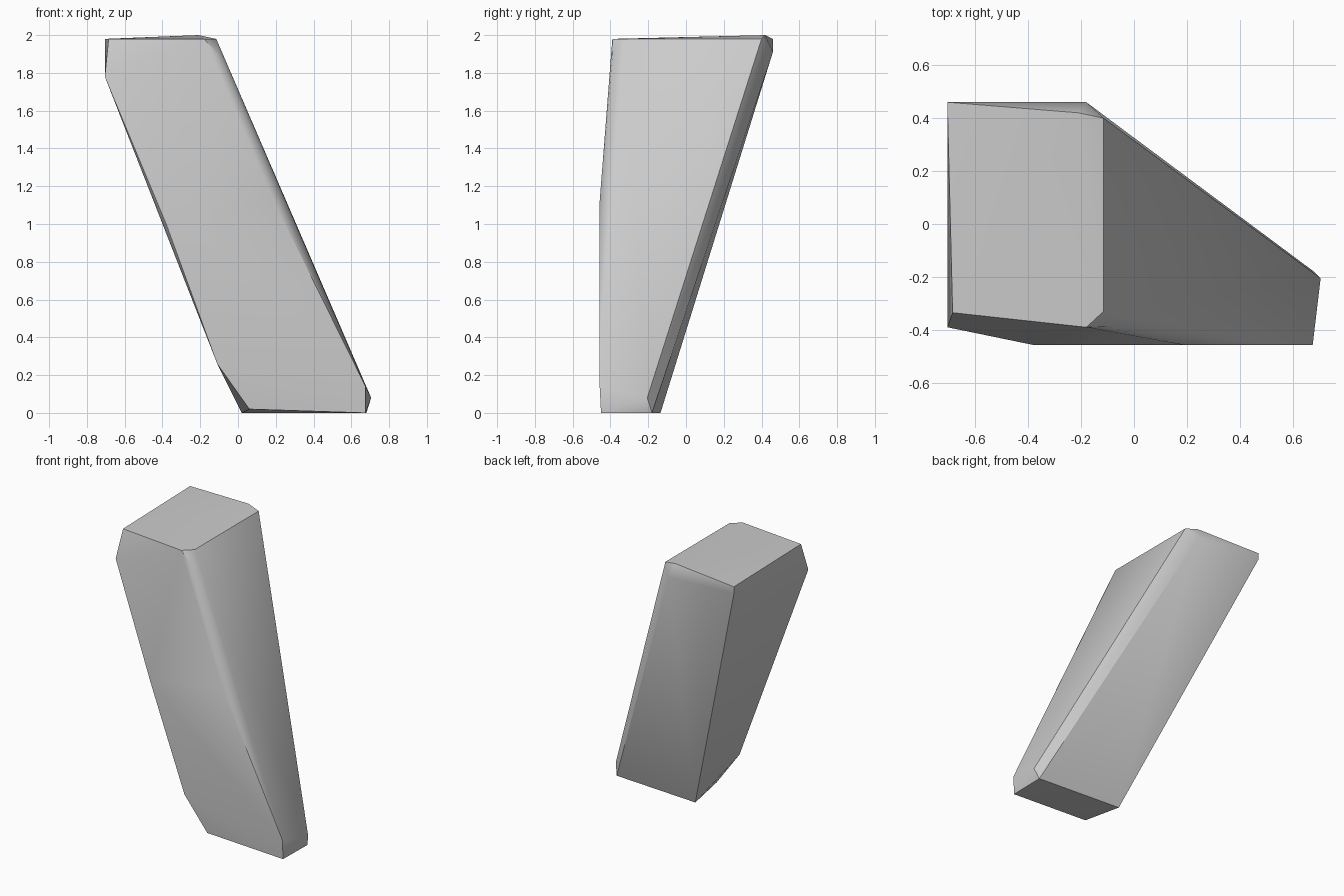
import bpy
import bmesh
import math

cube = bpy.data.objects.get("Cube")
if cube:
    bpy.data.objects.remove(cube, do_unlink=True)

# Corners of the slanted stone, grouped by region
top_corners = [
    (-0.705, 0.46, 1.98), (-0.705, 0.46, 1.93), (-0.21, 0.42, 2.0),
    (-0.115, 0.40, 1.98), (-0.18, 0.46, 1.91), (-0.115, -0.33, 1.98),
    (-0.18, -0.39, 1.98), (-0.105, -0.388, 1.90), (-0.685, -0.335, 1.98),
    (-0.705, -0.39, 1.78),
]
front_bulge = [(-0.38, -0.457, 1.0), (0.19, -0.457, 1.12)]
foot_corners = [
    (-0.11, -0.455, 0.26), (0.06, -0.437, 0.02), (0.02, -0.135, 0.0),
    (0.68, -0.18, 0.0), (0.705, -0.205, 0.08), (0.675, -0.457, 0.14),
    (0.675, -0.45, 0.0),
]

# Wrap the corners in a convex faceted shell
bm = bmesh.new()
for co in top_corners + front_bulge + foot_corners:
    bm.verts.new(co)
bmesh.ops.convex_hull(bm, input=bm.verts)
bmesh.ops.dissolve_limit(bm, angle_limit=math.radians(1),
                         verts=bm.verts, edges=bm.edges)
bmesh.ops.recalc_face_normals(bm, faces=bm.faces)
mesh = bpy.data.meshes.new("stone_shard")
bm.to_mesh(mesh)
bm.free()
stone = bpy.data.objects.new("stone_shard", mesh)
bpy.context.collection.objects.link(stone)

# Plain grey stone
grey = bpy.data.materials.new("stone_grey")
grey.use_nodes = True
color = (0.6, 0.6, 0.6, 1.0)
grey.diffuse_color = color
grey.node_tree.nodes["Principled BSDF"].inputs["Base Color"].default_value = color
mesh.materials.append(grey)

# Soft shading over shallow facets, crisp main edges
bpy.ops.object.select_all(action='DESELECT')
stone.select_set(True)
bpy.context.view_layer.objects.active = stone
bpy.ops.object.shade_smooth_by_angle(angle=math.radians(35))
